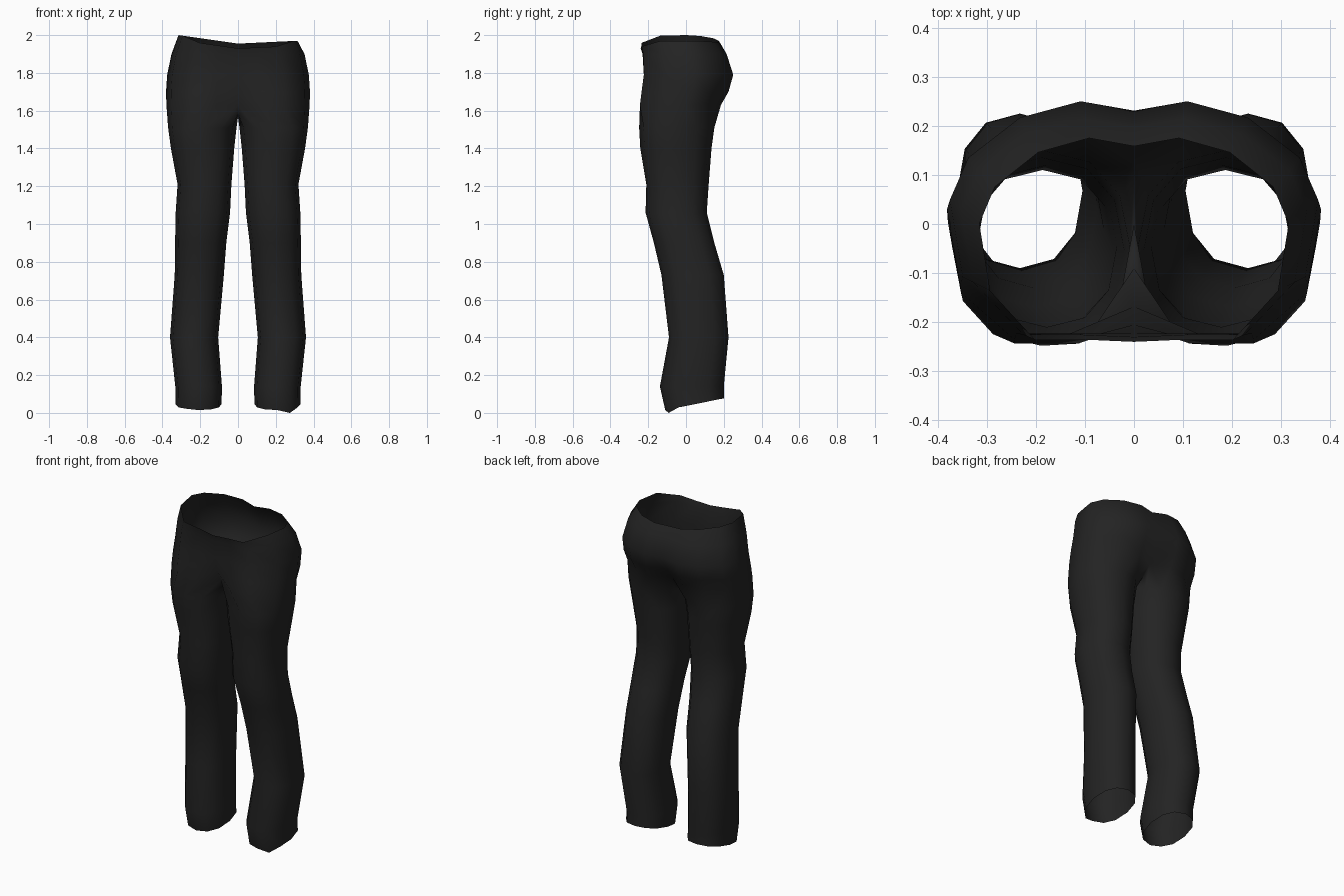
import bpy, bmesh
from math import cos, sin, radians, copysign

cube = bpy.data.objects.get("Cube")
if cube:
    bpy.data.objects.remove(cube)

# Half outline of the hips, front centre to back centre: (share of width, share of depth)
OUTLINE = [(0, 0), (.3, .01), (.64, .01), (.93, .25), (1, .58),
           (.9, .76), (.62, .93), (.29, 1), (0, .96)]
# Hip rows: height, half width, front y, back y, inward dent at front and back centre
HIPS = [(1.97, .315, -.24, .175, 0, 0),
        (1.90, .352, -.23, .215, 0, 0),
        (1.79, .375, -.228, .25, .005, 0),
        (1.70, .381, -.24, .225, .035, .02),
        (1.63, .379, -.248, .185, .08, .035)]
# Leg rows: height, inner x, outer x, front y, back y
LEGS = [(1.51, .008, .37, -.248, .15),
        (1.40, .02, .355, -.242, .135),
        (1.21, .035, .32, -.21, .12),
        (1.06, .042, .33, -.214, .11),
        (.90, .062, .333, -.17, .15),
        (.73, .075, .335, -.13, .20),
        (.40, .105, .36, -.09, .225),
        (.14, .085, .332, -.138, .20),
        (.04, .087, .33, -.11, .20)]


def hip_row(row, side):
    z, half, front, back, dent_f, dent_b = row
    points = []
    for wide, deep in OUTLINE:
        x, y = side * half * wide, front + (back - front) * deep
        if wide == 0:
            y += dent_f if deep < .5 else -dent_b
        h = z
        if row is HIPS[0]:  # waist edge dips at the front and towards one side
            h = 1.955 + .03 * wide - .015 * side * wide - (.025 if deep < .1 else 0)
        points.append((x, y, h))
    return points


def leg_row(row, side):
    z, inner, outer, front, back = row
    points = []
    for i in range(12):
        a = radians(30 * i - 120)
        px, py = (copysign(abs(v) ** .88, v) for v in (cos(a), sin(a)))
        x = (inner + outer) / 2 + px * (outer - inner) / 2
        y = (front + back) / 2 + py * (back - front) / 2
        h = z
        if row is LEGS[-1]:  # hem is lower at the front
            h = .037 + .2 * y
            if i == 2:
                h = 0 if side > 0 else .022
        points.append((side * x, y, h))
    return points


bm = bmesh.new()


def bridge(upper, lower, closed):
    n = len(upper)
    for i in range(n if closed else n - 1):
        j = (i + 1) % n
        bm.faces.new((upper[i], upper[j], lower[j], lower[i]))


for side in (1, -1):
    # Hips down to the crotch
    rows = [[bm.verts.new(p) for p in hip_row(r, side)] for r in HIPS]
    for a, b in zip(rows, rows[1:]):
        bridge(a, b, False)
    # Crotch seam closes the last hip row into a leg ring
    seam = [bm.verts.new((0, y, z)) for y, z in ((.09, 1.585), (0, 1.565), (-.09, 1.585))]
    rings = [rows[-1] + seam]
    rings += [[bm.verts.new(p) for p in leg_row(r, side)] for r in LEGS]
    for a, b in zip(rings, rings[1:]):
        bridge(a, b, True)

bmesh.ops.remove_doubles(bm, verts=bm.verts[:], dist=.0005)
bmesh.ops.recalc_face_normals(bm, faces=bm.faces[:])
# Make sure the cloth faces outwards
outermost = max(bm.faces, key=lambda f: f.calc_center_median().x)
if outermost.normal.x < 0:
    bmesh.ops.reverse_faces(bm, faces=bm.faces[:])

mesh = bpy.data.meshes.new("trousers")
bm.to_mesh(mesh)
bm.free()
trousers = bpy.data.objects.new("trousers", mesh)
bpy.context.collection.objects.link(trousers)
for poly in mesh.polygons:
    poly.use_smooth = True

# Black cloth
cloth = bpy.data.materials.new("black_cloth")
cloth.use_nodes = True
colour = (.017, .017, .017, 1)
cloth.diffuse_color = colour
cloth.node_tree.nodes["Principled BSDF"].inputs["Base Color"].default_value = colour
mesh.materials.append(cloth)
